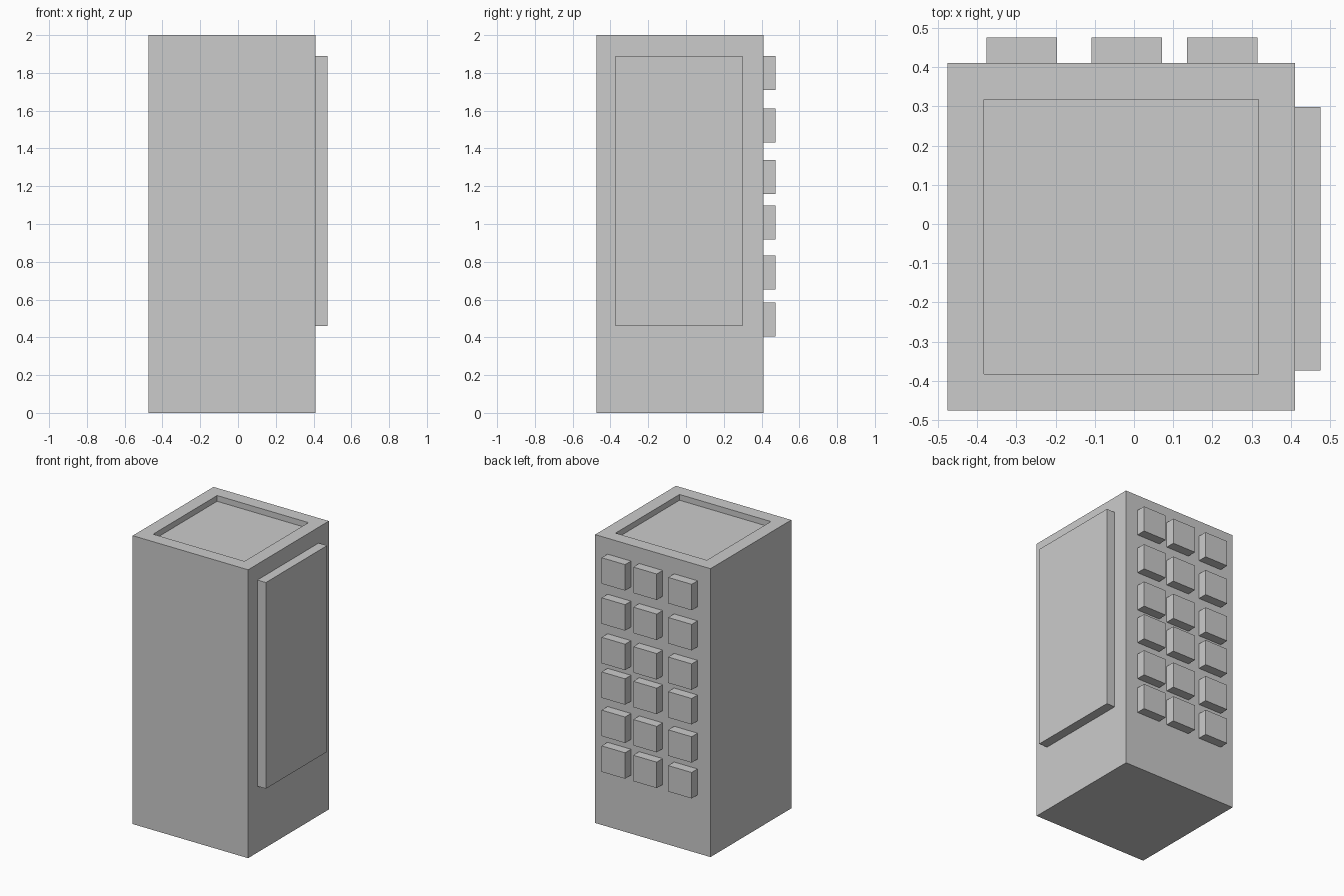
import bpy, bmesh
from mathutils import Vector

if "Cube" in bpy.data.objects:
    bpy.data.objects.remove(bpy.data.objects["Cube"])


def box(name, lo, hi):
    """Axis-aligned box between two corners; returns the object."""
    lo, hi = Vector(lo), Vector(hi)
    bm = bmesh.new()
    bmesh.ops.create_cube(bm, size=1)
    for v in bm.verts:
        v.co = (lo + hi) / 2 + v.co * (hi - lo)
    mesh = bpy.data.meshes.new(name)
    bm.to_mesh(mesh)
    bm.free()
    obj = bpy.data.objects.new(name, mesh)
    bpy.context.collection.objects.link(obj)
    return obj


WALL, OUT = 0.41, 0.475   # wall plane and outer limit of raised parts

# Tower body with a shallow recessed roof
tower = box("tower_body", (-OUT, -OUT, 0), (WALL, WALL, 2))
bm = bmesh.new()
bm.from_mesh(tower.data)
roof = max(bm.faces, key=lambda f: f.calc_center_median().z)
bmesh.ops.inset_region(bm, faces=[roof], thickness=0.092, use_even_offset=True)
floor = bmesh.ops.extrude_discrete_faces(bm, faces=[roof])["faces"][0]
bmesh.ops.translate(bm, verts=floor.verts, vec=(0, 0, -0.04))
bm.to_mesh(tower.data)
bm.free()

# Large raised panel on the right side
box("side_panel", (WALL, -0.373, 0.46), (OUT, 0.298, 1.89))

# Grid of raised windows on the back
S = 0.09
for row, z in enumerate((1.80, 1.522, 1.248, 1.008, 0.743, 0.495)):
    for col, x in enumerate((-0.286, -0.018, 0.225)):
        box(f"window_{row + 1}_{col + 1}", (x - S, WALL, z - S), (x + S, OUT, z + S))
